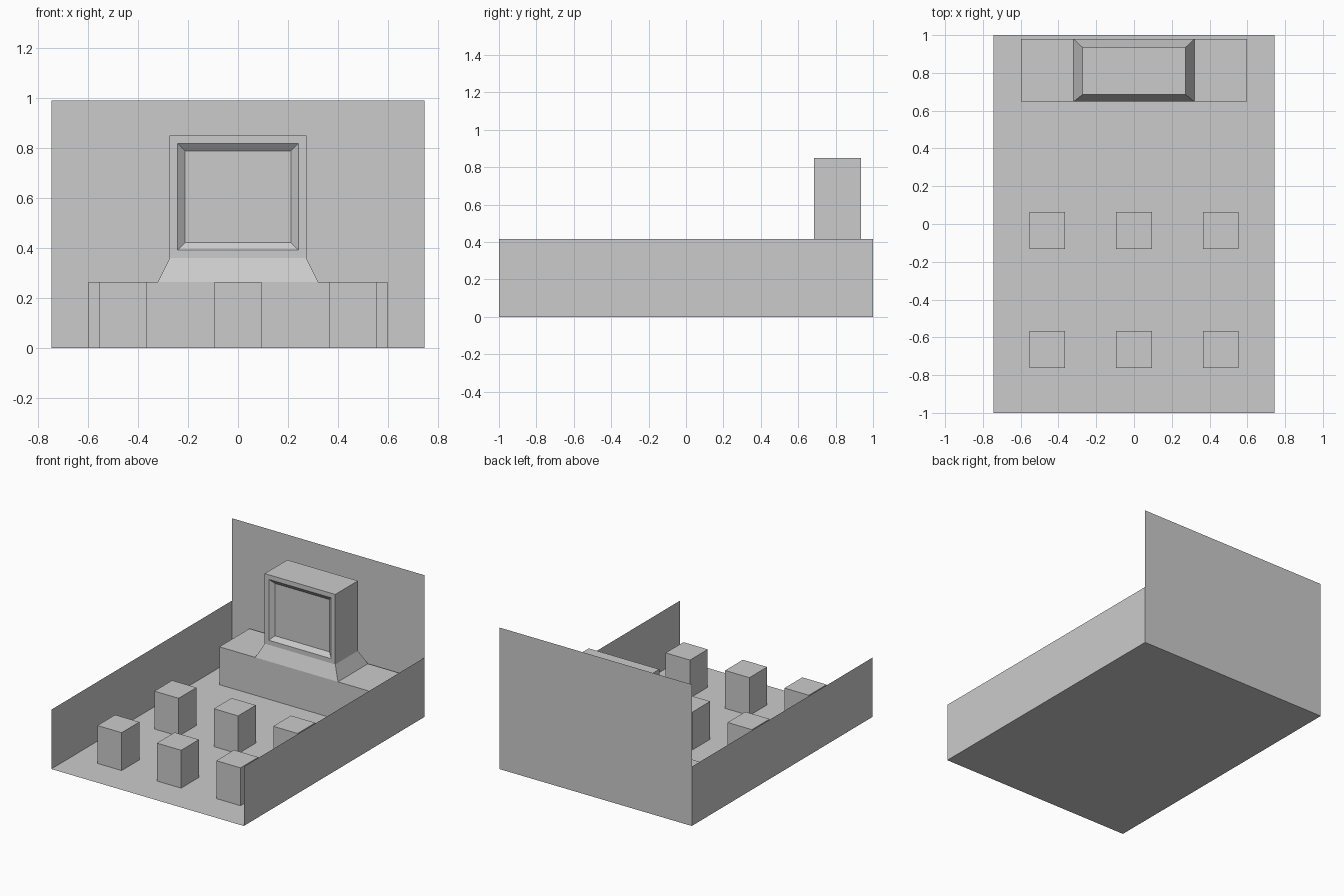
import bpy, bmesh

if "Cube" in bpy.data.objects:
    bpy.data.objects.remove(bpy.data.objects["Cube"])


def finish(name, bm):
    bmesh.ops.recalc_face_normals(bm, faces=bm.faces)
    me = bpy.data.meshes.new(name)
    bm.to_mesh(me)
    bm.free()
    ob = bpy.data.objects.new(name, me)
    bpy.context.collection.objects.link(ob)
    return ob


def sheet(name, corners):
    bm = bmesh.new()
    bm.faces.new([bm.verts.new(c) for c in corners])
    return finish(name, bm)


def box(name, x0, x1, y0, y1, z0, z1):
    bm = bmesh.new()
    bmesh.ops.create_cube(bm, size=1)
    for v in bm.verts:
        v.co = (x1 if v.co.x > 0 else x0,
                y1 if v.co.y > 0 else y0,
                z1 if v.co.z > 0 else z0)
    return finish(name, bm)


W, SIDE_H, BACK_H = 0.745, 0.415, 0.99

# Room: thin floor, side walls and taller back wall, front open
sheet("floor", [(-W, -1, 0), (W, -1, 0), (W, 1, 0), (-W, 1, 0)])
for side, x in (("left", -W), ("right", W)):
    sheet(side + "_wall", [(x, -1, 0), (x, 1, 0), (x, 1, SIDE_H), (x, -1, SIDE_H)])
sheet("back_wall", [(-W, 1, 0), (W, 1, 0), (W, 1, BACK_H), (-W, 1, BACK_H)])

# Six block seats in two rows
for row, y in enumerate((-0.035, -0.665)):
    for col, x in enumerate((-0.46, 0, 0.46)):
        box(f"seat_{row}_{col}", x - 0.094, x + 0.094, y - 0.098, y + 0.098, 0, 0.265)

# Low counter at the back
box("counter", -0.598, 0.598, 0.648, 0.98, 0, 0.265)

# Screen cabinet: flared foot rising into an upright box
bm = bmesh.new()
rings = []
for hx, y0, y1, z in ((0.32, 0.648, 0.98, 0.265),
                      (0.273, 0.685, 0.935, 0.36),
                      (0.273, 0.685, 0.935, 0.85)):
    rings.append([bm.verts.new(p) for p in
                  ((-hx, y0, z), (hx, y0, z), (hx, y1, z), (-hx, y1, z))])
for a, b in zip(rings, rings[1:]):
    for i in range(4):
        j = (i + 1) % 4
        bm.faces.new((a[i], a[j], b[j], b[i]))
bm.faces.new(rings[-1])
bmesh.ops.recalc_face_normals(bm, faces=bm.faces)

# Screen recess: flush frame, then bevelled inset
bm.normal_update()
screen = next(f for f in bm.faces
              if f.normal.y < -0.99 and f.calc_center_median().z > 0.5)
for width, depth in ((0.032, 0.0), (0.03, -0.025)):
    bmesh.ops.inset_region(bm, faces=[screen], thickness=width, depth=0,
                           use_even_offset=True)
    for v in screen.verts:
        v.co.y -= depth
finish("screen_cabinet", bm)
